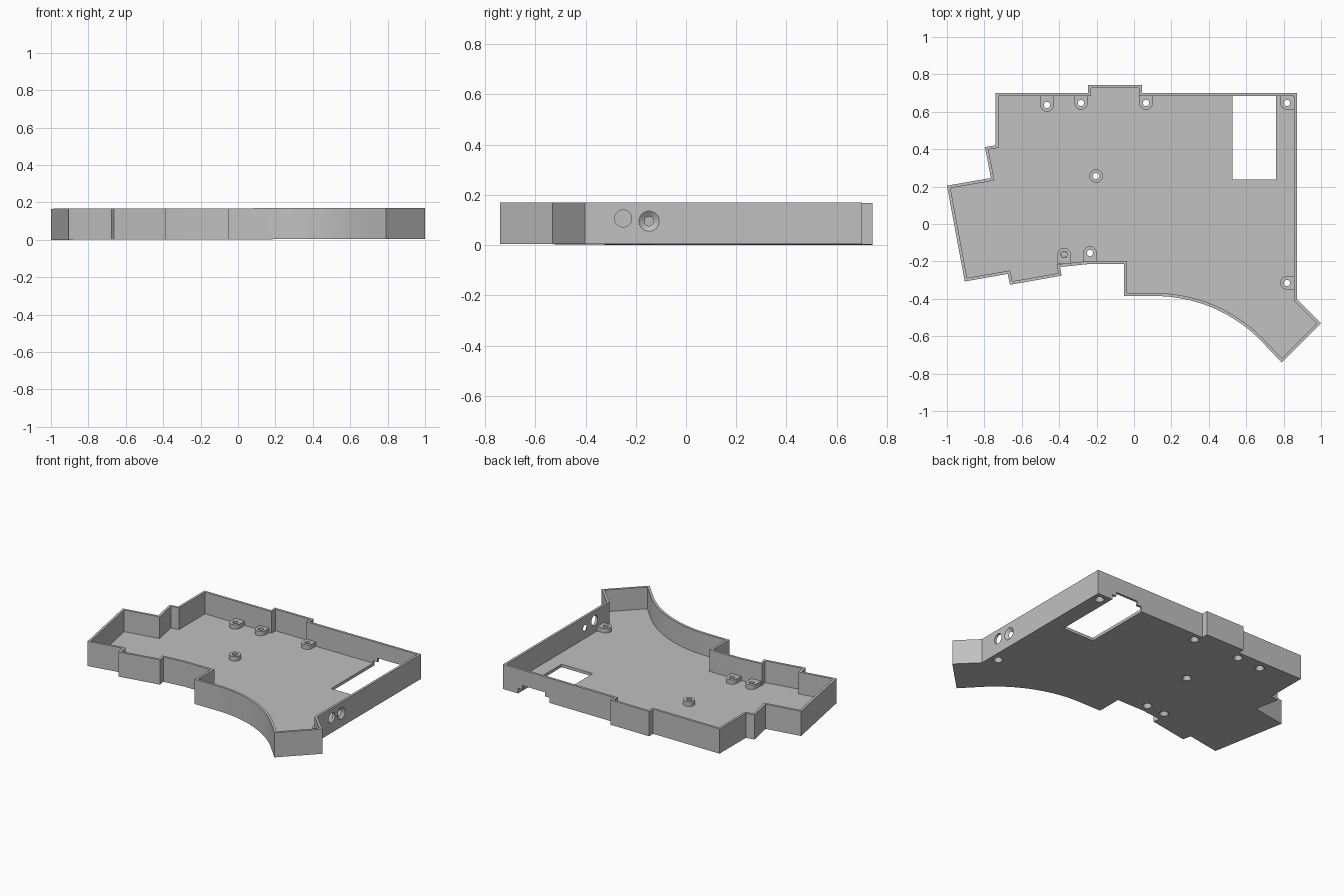
import bpy, bmesh, math
from mathutils import Vector, Matrix

cube = bpy.data.objects.get("Cube")
if cube:
    bpy.data.objects.remove(cube, do_unlink=True)

HEIGHT, FLOOR, WALL, BOSS_TOP = 0.166, 0.02, 0.016, 0.05

grey = bpy.data.materials.new("light grey plastic")
grey.use_nodes = True
colour = (0.53, 0.53, 0.53, 1)
grey.diffuse_color = colour
grey.node_tree.nodes["Principled BSDF"].inputs["Base Color"].default_value = colour


def make_object(name, bm):
    bmesh.ops.recalc_face_normals(bm, faces=bm.faces)
    mesh = bpy.data.meshes.new(name)
    bm.to_mesh(mesh)
    bm.free()
    mesh.materials.append(grey)
    obj = bpy.data.objects.new(name, mesh)
    bpy.context.collection.objects.link(obj)
    return obj


def prism(name, points, z0, z1):
    bm = bmesh.new()
    face = bm.faces.new([bm.verts.new((x, y, z0)) for x, y in points])
    ext = bmesh.ops.extrude_face_region(bm, geom=[face])
    verts = [v for v in ext["geom"] if isinstance(v, bmesh.types.BMVert)]
    bmesh.ops.translate(bm, verts=verts, vec=(0, 0, z1 - z0))
    return make_object(name, bm)


def box(name, x0, x1, y0, y1, z0, z1):
    return prism(name, [(x0, y0), (x1, y0), (x1, y1), (x0, y1)], z0, z1)


def cone(name, start, end, r0, r1):
    start, end = Vector(start), Vector(end)
    axis = end - start
    turn = axis.to_track_quat("Z", "Y").to_matrix().to_4x4()
    bm = bmesh.new()
    bmesh.ops.create_cone(bm, cap_ends=True, segments=32, radius1=r0, radius2=r1,
                          depth=axis.length,
                          matrix=Matrix.Translation((start + end) / 2) @ turn)
    return make_object(name, bm)


def combine(target, tool, operation):
    mod = target.modifiers.new("shape", "BOOLEAN")
    mod.operation, mod.solver, mod.object = operation, "EXACT", tool
    bpy.context.view_layer.update()
    graph = bpy.context.evaluated_depsgraph_get()
    result = bpy.data.meshes.new_from_object(target.evaluated_get(graph))
    target.modifiers.clear()
    target.data = result
    bpy.data.objects.remove(tool, do_unlink=True)


def inset(points, d):
    # mitred inward offset of a clockwise outline
    result = []
    for i, p in enumerate(points):
        p = Vector(p)
        a = (p - Vector(points[i - 1])).normalized()
        b = (Vector(points[(i + 1) % len(points)]) - p).normalized()
        na, nb = Vector((a.y, -a.x)), Vector((b.y, -b.x))
        q = p + (na + nb) * d / (1 + na.dot(nb))
        result.append((q.x, q.y))
    return result


# Clockwise plan outline, with a curved sweep along the front edge
radius, arc_x, arc_y = 0.797, 0.11, -0.385
arc = []
for i in range(24, -1, -1):
    t = math.radians(45 * i / 24)
    arc.append((arc_x + radius * math.sin(t), arc_y - radius * (1 - math.cos(t))))

outline = [
    (-0.74, 0.7), (-0.246, 0.7), (-0.246, 0.743), (0.043, 0.743), (0.043, 0.7),
    (0.872, 0.7), (0.872, -0.403), (1, -0.531), (0.79, -0.741), *arc,
    (-0.053, -0.385), (-0.053, -0.215), (-0.25, -0.215), (-0.395, -0.23),
    (-0.387, -0.276), (-0.663, -0.325), (-0.675, -0.267), (-0.905, -0.307),
    (-1, 0.205), (-0.765, 0.246), (-0.797, 0.411), (-0.74, 0.421),
]

# Open tray
tray = prism("case_tray", outline, 0, HEIGHT)
combine(tray, prism("tray_cavity", inset(outline, WALL), FLOOR, HEIGHT + 0.1), "DIFFERENCE")

# Screw bosses: centre and the sides on which they reach a wall
bosses = [
    (-0.465, 0.636, "B"), (-0.283, 0.647, "B"), (0.064, 0.647, "B"),
    (0.818, 0.647, "BR"), (0.818, -0.315, "R"), (-0.203, 0.257, ""),
    (-0.374, -0.163, "F"), (-0.235, -0.155, "F"),
]
R = 0.036
for x, y, sides in bosses:
    combine(tray, cone("boss", (x, y, 0.01), (x, y, BOSS_TOP), R, R), "UNION")
    if "B" in sides:
        combine(tray, box("boss_web", x - R, x + R, y, 0.692, 0.01, BOSS_TOP), "UNION")
    if "R" in sides:
        combine(tray, box("boss_web", x, 0.864, y - R, y + R, 0.01, BOSS_TOP), "UNION")
    if "F" in sides:
        combine(tray, box("boss_web", x - R, x + R, -0.212, y, 0.01, BOSS_TOP), "UNION")

# Screw holes, countersunk from below
for x, y, sides in bosses:
    combine(tray, cone("screw_hole", (x, y, -0.1), (x, y, 0.1), 0.017, 0.017), "DIFFERENCE")
    combine(tray, cone("screw_sink", (x, y, -0.002), (x, y, 0.024), 0.031, 0.016), "DIFFERENCE")

# Floor window and the stepped notch in the back wall
combine(tray, box("floor_window", 0.527, 0.76, 0.237, 0.684, -0.1, 0.03), "DIFFERENCE")
combine(tray, box("low_notch", 0.527, 0.76, 0.65, 0.8, -0.1, 0.035), "DIFFERENCE")
combine(tray, box("high_notch", 0.56, 0.727, 0.65, 0.8, -0.1, 0.062), "DIFFERENCE")

# Two side ports: a plain one and a flared one
combine(tray, cone("plain_port", (0.8, -0.25, 0.102), (0.95, -0.25, 0.102), 0.034, 0.034), "DIFFERENCE")
combine(tray, cone("flared_port", (0.854, -0.147, 0.091), (0.874, -0.147, 0.091), 0.016, 0.043), "DIFFERENCE")

# The whole tray rises very slightly to one side
for v in tray.data.vertices:
    v.co.z += 0.0025 * (v.co.x + 1)

bpy.ops.object.select_all(action="DESELECT")
tray.select_set(True)
bpy.context.view_layer.objects.active = tray
bpy.ops.object.shade_smooth_by_angle(angle=math.radians(30))
